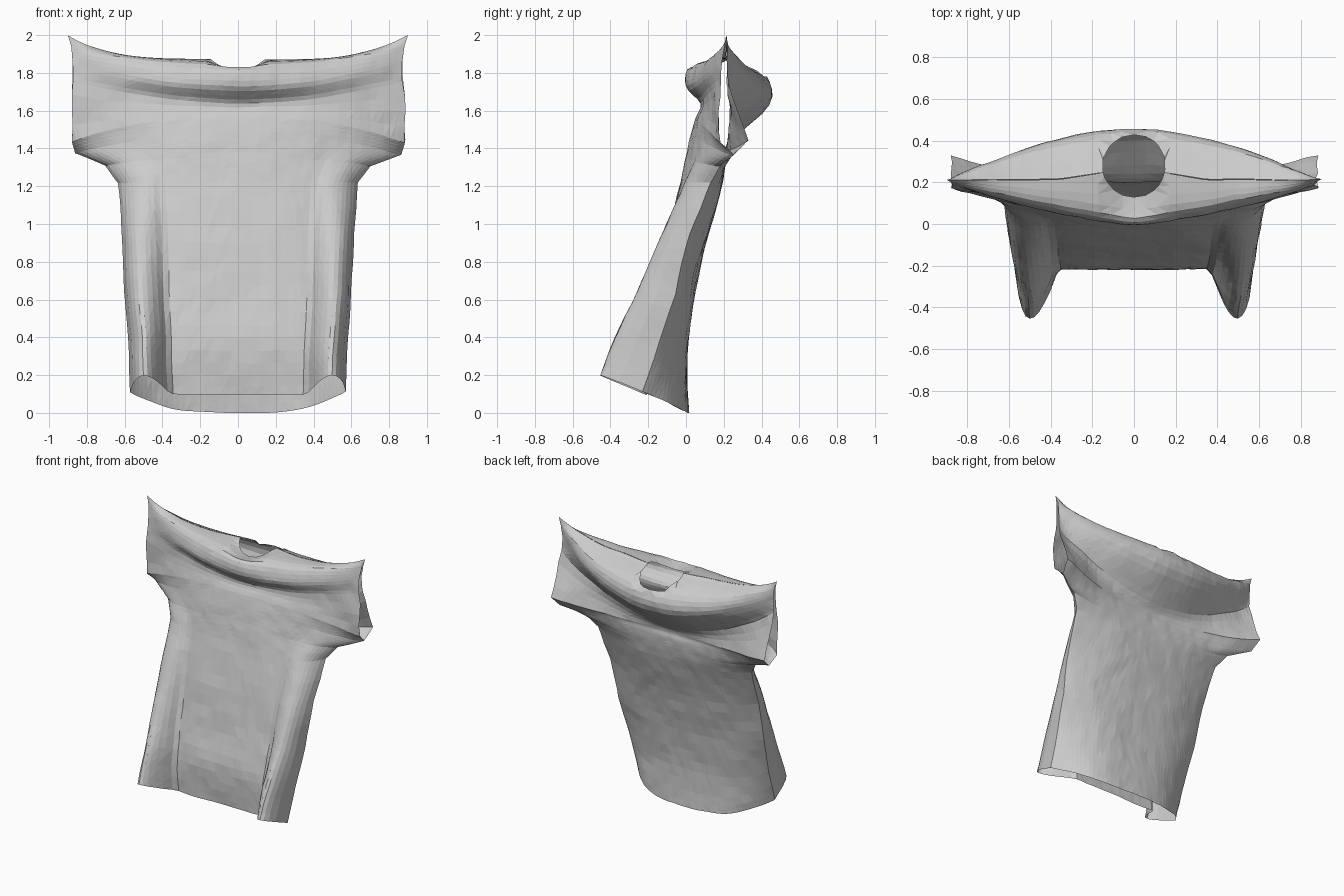
import bpy, bmesh, math
from mathutils import Vector, noise

if "Cube" in bpy.data.objects:
    bpy.data.objects.remove(bpy.data.objects["Cube"], do_unlink=True)

COLUMNS = 40      # across the width of each panel
STEPS = 4         # rows between two stations
NECK_Y, NECK_RX, NECK_RY = 0.28, 0.15, 0.15

# Stations from hem to shoulder ridge:
# edge x, edge z, front edge y, back edge y, height curve power,
# front middle y z, back middle y z
STATIONS = [
    (.57, .11, -.23, -.23, 3, -.21, .095, .015, 0),
    (.58, .35, -.15, -.15, 3, -.22, .33, .005, .28),
    (.60, .63, -.06, -.06, 3, -.165, .60, .04, .58),
    (.615, .94, .02, .02, 3, -.105, .90, .10, .88),
    (.635, 1.22, .13, .13, 3, -.03, 1.22, .18, 1.16),
    (.70, 1.31, .18, .18, 3, 0, 1.35, .20, 1.25),
    (.87, 1.37, .25, .25, 3, .025, 1.46, .205, 1.33),
    (.89, 1.44, .18, .33, 2.5, .05, 1.56, .20, 1.38),
    (.87, 1.76, .18, .22, 2, .075, 1.64, .24, 1.44),
    (.87, 1.86, .19, .215, 2, 0, 1.73, .44, 1.63),
    (.88, 1.94, .20, .215, 2.5, .03, 1.845, .42, 1.78),
    (.90, 2.0, .21, .21, 4, .22, 1.87, .22, 1.87),
]
LAST = len(STATIONS) - 1


def mix(a, b, t):
    return a + (b - a) * t


def station(t):
    """Straight interpolation along the edges, smooth along the middle."""
    i = min(int(t), LAST - 1)
    f = t - i
    before, a, b, after = (STATIONS[min(max(j, 0), LAST)] for j in range(i - 1, i + 3))
    edge = [mix(p, q, f) for p, q in zip(a[:5], b[:5])]
    middle = []
    for o, p, q, r in zip(before[5:], a[5:], b[5:], after[5:]):
        m, n = (q - o) / 2, (r - p) / 2
        middle.append(p + m * f + (3 * (q - p) - 2 * m - n) * f * f
                      + (2 * (p - q) + m + n) * f ** 3)
    return edge + middle


def side_fold(across):
    """Cross-section of the loose fold that runs down each side of the front."""
    if across <= 0.64:
        return 0
    s = math.sin(math.pi * min(1, (across - 0.64) / 0.36) ** 1.5)
    return max(0, s) ** 0.55


def cloth_point(t, u, front):
    ex, ez, front_y, back_y, power, fy, fz, by, bz = station(t)
    across = 0.5 * u + 0.5 * math.sin(u * math.pi / 2)
    a = abs(across)
    level = t / LAST
    if front:
        y = mix(fy, front_y, a ** (5 - 4.2 * level))
        z = mix(fz, ez, a ** power)
        fold = 0.25 * max(0, 1 - z / 1.5) * side_fold(a)
        y -= fold
        z += 0.45 * fold * max(0, 1 - z)
    else:
        y = mix(by, back_y, a ** (3.2 - 1.6 * level))
        z = mix(bz, ez, a ** power)
    return Vector((ex * across, y, z))


def add_panel(bm, front):
    rows = []
    for j in range(LAST * STEPS + 1):
        rows.append([bm.verts.new(cloth_point(j / STEPS, 2 * i / COLUMNS - 1, front))
                     for i in range(COLUMNS + 1)])
    for low, high in zip(rows, rows[1:]):
        for i in range(COLUMNS):
            quad = [low[i], low[i + 1], high[i + 1], high[i]]
            bm.faces.new(quad if front else quad[::-1])


def neck_radius(p):
    return math.hypot(p.x / NECK_RX, (p.y - NECK_Y) / NECK_RY)


# Front and back panels, sewn at the sides and shoulders
bm = bmesh.new()
add_panel(bm, True)
add_panel(bm, False)
bmesh.ops.remove_doubles(bm, verts=bm.verts[:], dist=0.0005)

# Neck opening, with its rim drawn onto an oval
hole = [f for f in bm.faces
        if f.calc_center_median().z > 1.76 and neck_radius(f.calc_center_median()) < 1]
bmesh.ops.delete(bm, geom=hole, context='FACES')
for v in bm.verts:
    if v.is_boundary and v.co.z > 1.7 and abs(v.co.x) < 0.3:
        r = neck_radius(v.co)
        v.co.x /= r
        v.co.y = NECK_Y + (v.co.y - NECK_Y) / r

# Sagging collar in front of the neck opening
for v in bm.verts:
    if v.co.z > 1.78 and abs(v.co.x) < 0.14 and v.co.y < 0.3:
        v.co.z -= 0.05 * (1 - (v.co.x / 0.14) ** 2) * min(1, max(0, v.co.y / 0.1))

# Soft creases, stronger in the sleeves
for v in bm.verts:
    p = v.co.copy()
    sleeve = min(1, max(0, (abs(p.x) - 0.62) / 0.2)) * min(1, max(0, (1.95 - p.z) / 0.2))
    v.co += noise.noise_vector(p * 5) * (0.006 + 0.012 * sleeve)
    v.co.y += 0.004 * noise.noise(p * 14)
    v.co.z = min(2, max(0, v.co.z))
bmesh.ops.triangulate(bm, faces=bm.faces[:])

mesh = bpy.data.meshes.new("shirt")
bm.to_mesh(mesh)
bm.free()
shirt = bpy.data.objects.new("shirt", mesh)
bpy.context.collection.objects.link(shirt)

# Plain grey cloth
cloth = bpy.data.materials.new("grey_cloth")
cloth.use_nodes = True
cloth.diffuse_color = (0.6, 0.6, 0.6, 1)
cloth.node_tree.nodes["Principled BSDF"].inputs["Base Color"].default_value = (0.6, 0.6, 0.6, 1)
mesh.materials.append(cloth)
